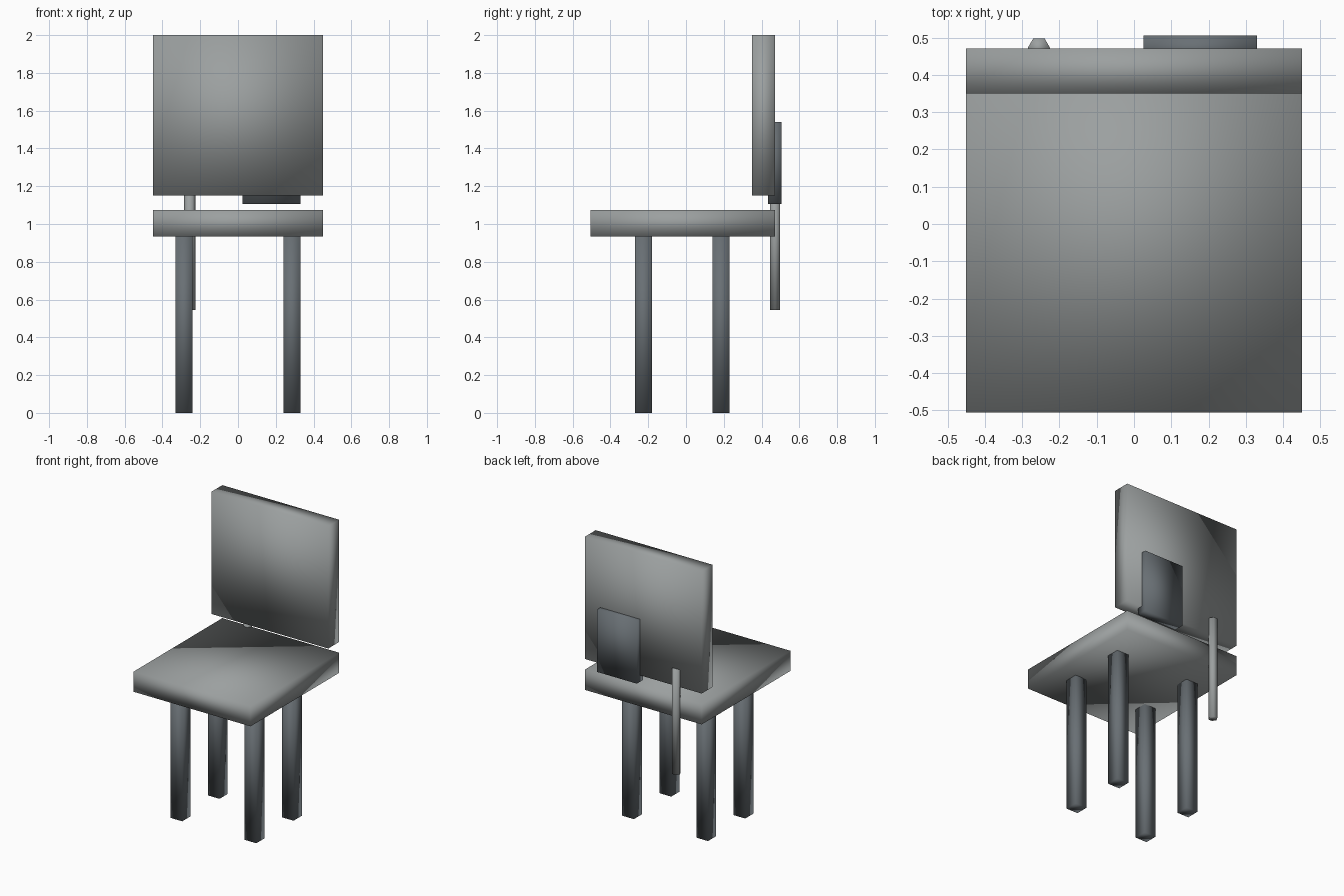
import bpy
import math

cube = bpy.data.objects.get("Cube")
if cube:
    bpy.data.objects.remove(cube, do_unlink=True)


def material(name, rgb):
    mat = bpy.data.materials.new(name)
    mat.use_nodes = True
    color = (*rgb, 1.0)
    mat.diffuse_color = color
    mat.node_tree.nodes["Principled BSDF"].inputs["Base Color"].default_value = color
    return mat


light_grey = material("light grey", (0.33, 0.35, 0.35))
slate_grey = material("slate grey", (0.14, 0.16, 0.175))


def finish(name, mat):
    # Name, colour and softly shade the active object
    obj = bpy.context.object
    obj.name = name
    obj.data.materials.append(mat)
    bpy.ops.object.shade_smooth()
    return obj


def box(name, low, high, mat):
    # Box spanning two opposite corners
    center = [(a + b) / 2 for a, b in zip(low, high)]
    bpy.ops.mesh.primitive_cube_add(size=1, location=center)
    bpy.context.object.scale = [b - a for a, b in zip(low, high)]
    bpy.ops.object.transform_apply(location=False, rotation=False, scale=True)
    return finish(name, mat)


# Seat and backrest slabs
box("seat", (-0.45, -0.505, 0.935), (0.45, 0.47, 1.075), light_grey)
box("backrest", (-0.45, 0.35, 1.15), (0.45, 0.47, 2.0), light_grey)

# Four square legs
for side, x in (("right", -0.285), ("left", 0.285)):
    for end, y in (("front", -0.225), ("back", 0.185)):
        box(f"{end}_{side}_leg", (x - 0.045, y - 0.045, 0),
            (x + 0.045, y + 0.045, 0.94), slate_grey)

# Plate on the rear of the backrest
box("back_plate", (0.025, 0.435, 1.105), (0.33, 0.505, 1.54), slate_grey)

# Hexagonal rod joining backrest and seat
bottom, top = 0.545, 1.27
bpy.ops.mesh.primitive_cylinder_add(vertices=6, radius=0.03, depth=top - bottom,
                                    location=(-0.255, 0.472, (bottom + top) / 2),
                                    rotation=(0, 0, math.radians(30)))
finish("support_rod", light_grey)
